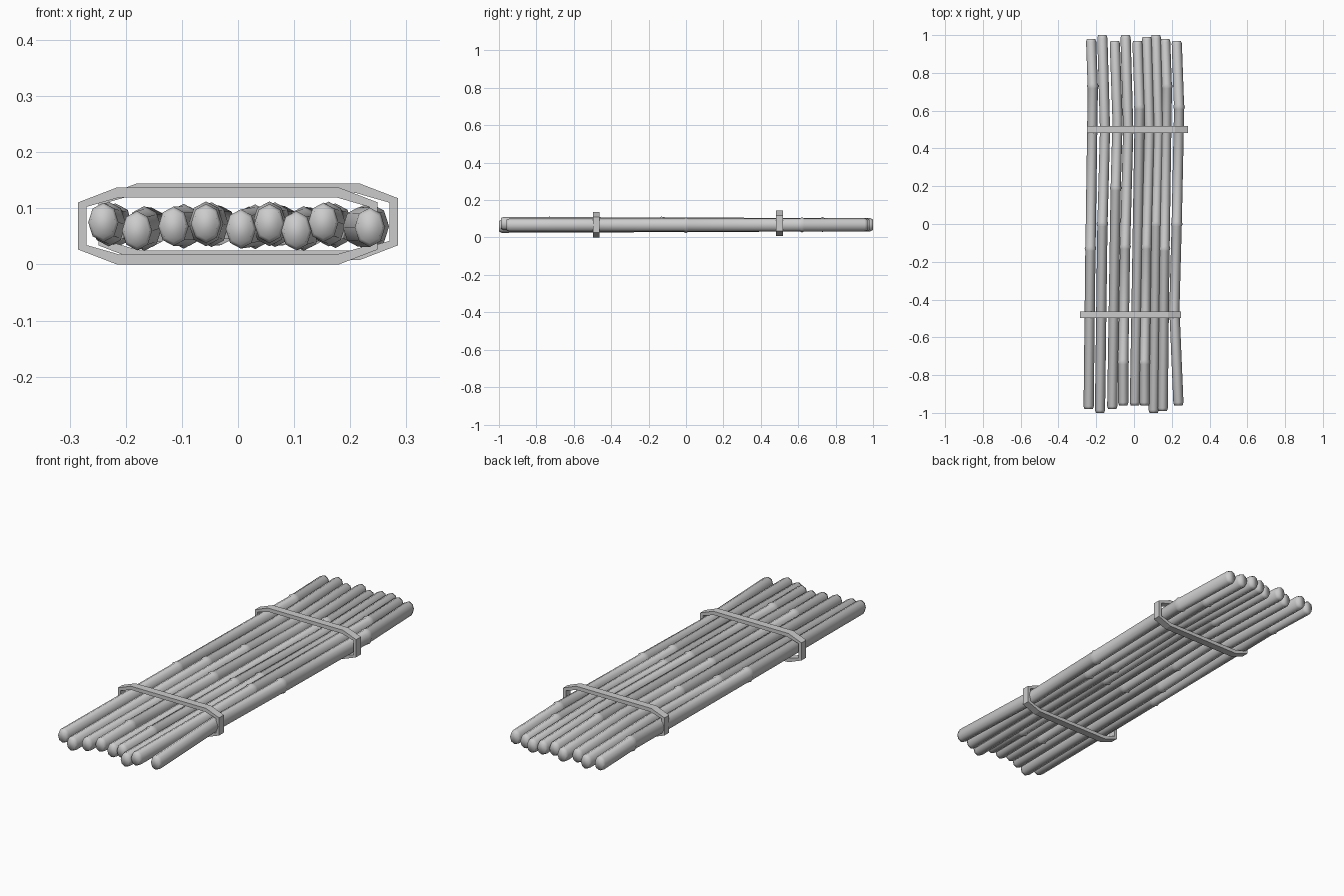
import bpy, bmesh, math

cube = bpy.data.objects.get("Cube")
if cube:
    bpy.data.objects.remove(cube)

grey = bpy.data.materials.new("pale_grey")
grey.use_nodes = True
colour = (0.6, 0.6, 0.6, 1)
grey.diffuse_color = colour
grey.node_tree.nodes["Principled BSDF"].inputs["Base Color"].default_value = colour

SIDES = 8
RX, RZ = 0.027, 0.035


def finish(name, bm, smooth):
    bmesh.ops.recalc_face_normals(bm, faces=bm.faces)
    mesh = bpy.data.meshes.new(name)
    bm.to_mesh(mesh)
    bm.free()
    for p in mesh.polygons:
        p.use_smooth = smooth
    mesh.materials.append(grey)
    obj = bpy.data.objects.new(name, mesh)
    bpy.context.collection.objects.link(obj)


def loft(name, rings):
    """Skin a closed rod through (x, y, z, scale) stations."""
    bm = bmesh.new()
    loops = []
    for x, y, z, s in rings:
        angles = [2 * math.pi * i / SIDES for i in range(SIDES)]
        loops.append([bm.verts.new((x + s * RX * math.sin(a), y, z + s * RZ * math.cos(a)))
                      for a in angles])
    for a, b in zip(loops, loops[1:]):
        for i in range(SIDES):
            j = (i + 1) % SIDES
            bm.faces.new((a[i], a[j], b[j], b[i]))
    bm.faces.new(loops[0])
    bm.faces.new(loops[-1])
    finish(name, bm, True)


def sway(y):
    """Shared sideways bend of the bundle along its length."""
    if y < -0.48:
        return 0
    if y < 0.55:
        return 0.028 * (y + 0.48) / 1.03
    return 0.028 - 0.016 * (y - 0.55) / 0.45


# Rods: x, z, front end, back end, bend points, raised joints
rods = [
    (-0.240, 0.075, -0.98, 0.98, [], [-0.13, 0.73]),
    (-0.180, 0.060, -1.00, 1.00, [0.5], [0.0]),
    (-0.115, 0.068, -0.98, 0.97, [0.55], [0.19]),
    (-0.057, 0.073, -0.96, 1.00, [0.5], [-0.73, -0.12]),
    (0.005, 0.063, -0.96, 0.97, [], [0.62]),
    (0.056, 0.073, -0.96, 0.99, [0.5], [-0.73, -0.12]),
    (0.104, 0.060, -1.00, 1.00, [0.5], [0.0]),
    (0.152, 0.075, -0.99, 0.98, [], [-0.13, 0.73]),
    (0.213, 0.066, -0.96, 0.97, [-0.45], [0.0, 0.62]),
]
for n, (x, z, front, back, bends, joints) in enumerate(rods):
    stations = [(front, 0.82), (front + 0.015, 1), (back - 0.015, 1), (back, 0.82)]
    stations += [(b, 1) for b in bends]
    for j in joints:
        stations += [(j - 0.012, 1), (j, 1.14), (j + 0.012, 1)]
    rings = []
    for y, s in sorted(stations):
        splay = 0.022 if n == 8 and y < -0.9 else 0
        # heights even out toward the back
        height = z + (0.068 - z) * (y + 1) / 2
        rings.append((x + sway(y) + splay, y, height, s))
    loft(f"rod_{n + 1}", rings)


def octagon(hx, hz, cx, cz):
    """Long eight-cornered outline, counter-clockwise."""
    quarter = [(hx, cz), (cx, hz)]
    pts = quarter + [(-a, b) for a, b in reversed(quarter)]
    return pts + [(-a, -b) for a, b in pts]


# Bands: flat faceted hoops around the bundle
def band(name, x, y, z, half=0.018):
    bm = bmesh.new()
    outlines = (octagon(0.267, 0.0685, 0.198, 0.042), octagon(0.252, 0.051, 0.193, 0.034))
    loops = [[bm.verts.new((x + px, y + side, z + pz)) for px, pz in outline]
             for outline, side in ((outlines[0], -half), (outlines[0], half),
                                   (outlines[1], half), (outlines[1], -half))]
    for k in range(4):
        a, b = loops[k], loops[(k + 1) % 4]
        for i in range(8):
            j = (i + 1) % 8
            bm.faces.new((a[i], a[j], b[j], b[i]))
    finish(name, bm, False)


band("front_band", -0.018, -0.48, 0.0685)
band("back_band", 0.018, 0.50, 0.0760)
